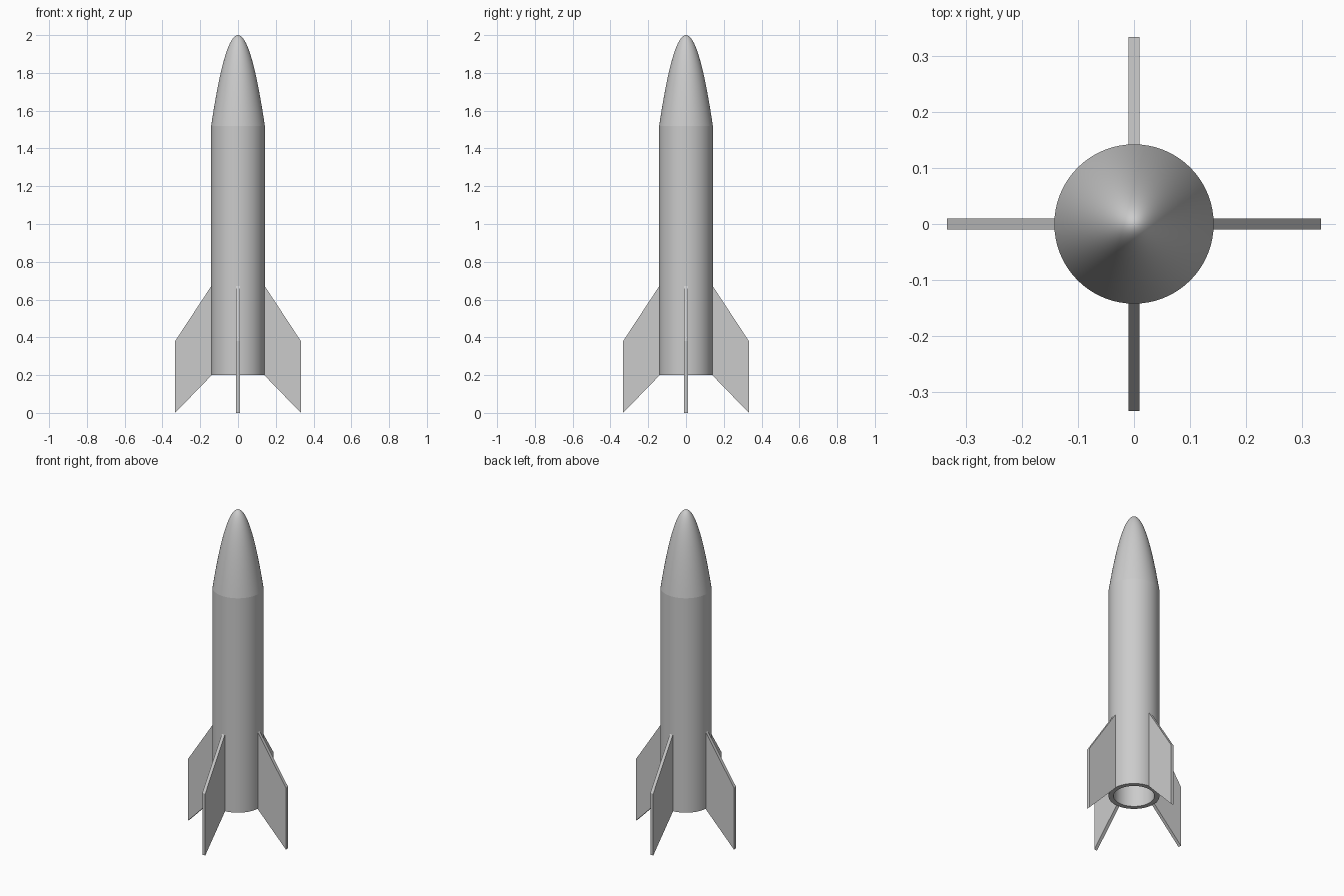
import bpy
import bmesh
from math import pi, radians, sqrt
from mathutils import Matrix

if "Cube" in bpy.data.objects:
    bpy.data.objects.remove(bpy.data.objects["Cube"])

RADIUS, BORE = 0.142, 0.114
TUBE_BOTTOM, TUBE_TOP, TIP = 0.2, 1.52, 2.0
FIN_SPAN, FIN_THICK = 0.333, 0.02
SEGMENTS = 72

grey = bpy.data.materials.new("light grey")
grey.use_nodes = True
grey.diffuse_color = (0.6, 0.6, 0.6, 1)
grey.node_tree.nodes["Principled BSDF"].inputs["Base Color"].default_value = grey.diffuse_color


def finish(name, bm, smooth=False):
    """Turn a bmesh into a named, coloured object."""
    bmesh.ops.remove_doubles(bm, verts=bm.verts, dist=1e-5)
    bmesh.ops.recalc_face_normals(bm, faces=bm.faces)
    mesh = bpy.data.meshes.new(name)
    bm.to_mesh(mesh)
    bm.free()
    mesh.materials.append(grey)
    obj = bpy.data.objects.new(name, mesh)
    bpy.context.collection.objects.link(obj)
    if smooth:
        bpy.ops.object.select_all(action="DESELECT")
        obj.select_set(True)
        bpy.context.view_layer.objects.active = obj
        bpy.ops.object.shade_smooth_by_angle(angle=radians(30))
    return obj


def lathe(name, profile, closed=False):
    """Revolve (radius, height) points around the z axis."""
    bm = bmesh.new()
    verts = [bm.verts.new((r, 0, z)) for r, z in profile]
    edges = [bm.edges.new(pair) for pair in zip(verts, verts[1:])]
    if closed:
        edges.append(bm.edges.new((verts[-1], verts[0])))
    bmesh.ops.spin(bm, geom=verts + edges, cent=(0, 0, 0), axis=(0, 0, 1),
                   angle=2 * pi, steps=SEGMENTS, use_merge=True)
    return finish(name, bm, smooth=True)


# Hollow body tube
lathe("body_tube", [(RADIUS, TUBE_BOTTOM), (RADIUS, TUBE_TOP),
                    (BORE, TUBE_TOP), (BORE, TUBE_BOTTOM)], closed=True)

# Parabolic nose cone with a flat base closing the tube
STEPS = 28
nose = [(0, TUBE_TOP)]
for i in range(STEPS + 1):
    s = 1 - i / STEPS
    nose.append((RADIUS * s, TIP - (TIP - TUBE_TOP) * s * s))
lathe("nose_cone", nose)

# Four swept fins
fin_outline = [(RADIUS - 0.003, TUBE_BOTTOM), (FIN_SPAN, 0),
               (FIN_SPAN, 0.38), (RADIUS - 0.003, 0.675)]
for k, side in enumerate(("left", "back", "right", "front")):
    bm = bmesh.new()
    face = bm.faces.new([bm.verts.new((x, -FIN_THICK / 2, z)) for x, z in fin_outline])
    out = bmesh.ops.extrude_face_region(bm, geom=[face])
    moved = [v for v in out["geom"] if isinstance(v, bmesh.types.BMVert)]
    bmesh.ops.translate(bm, verts=moved, vec=(0, FIN_THICK, 0))
    bm.transform(Matrix.Rotation(k * pi / 2, 4, "Z"))
    finish(side + "_fin", bm)
